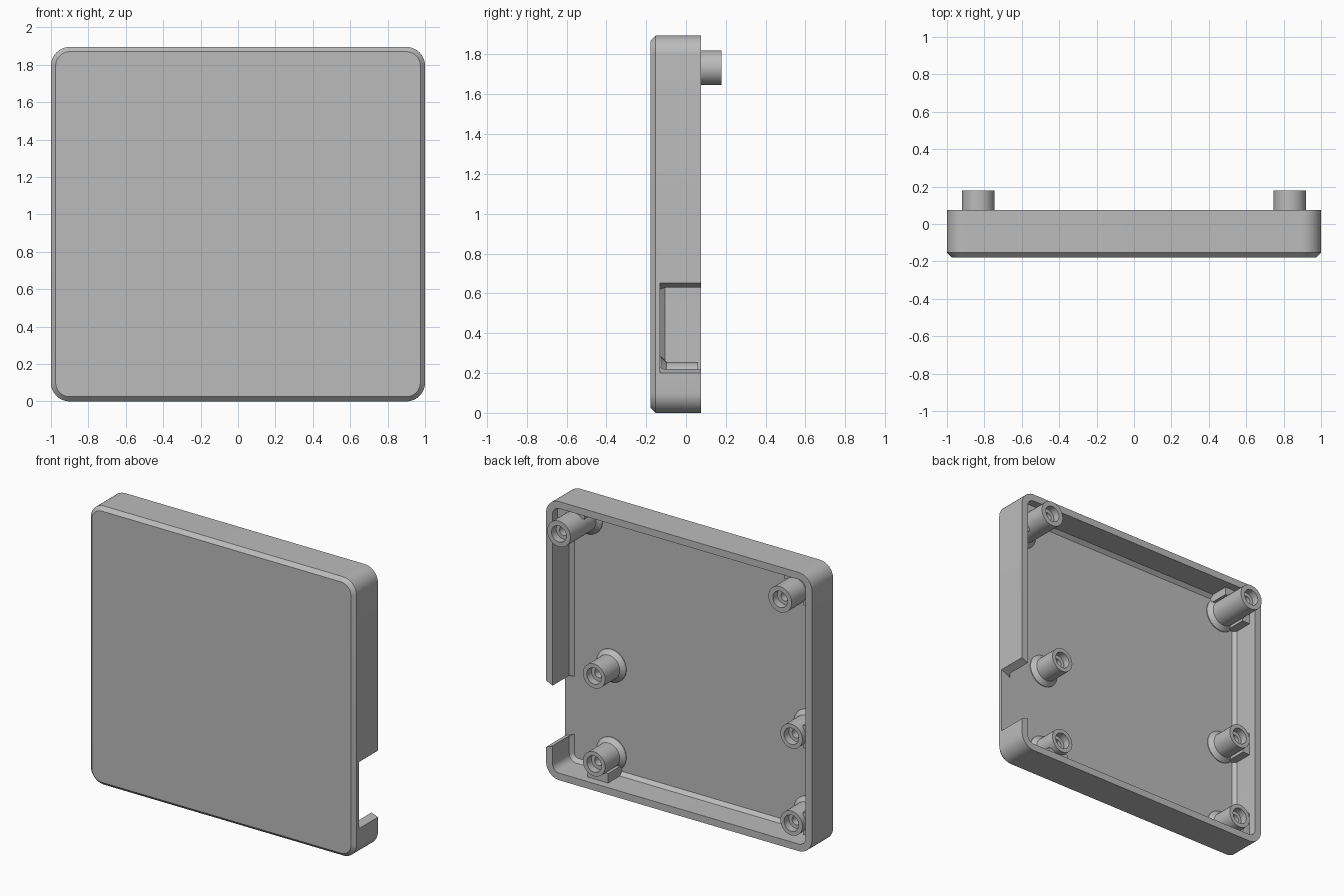
import bpy, bmesh, math
from mathutils import Vector

cube = bpy.data.objects.get("Cube")
if cube:
    bpy.data.objects.remove(cube, do_unlink=True)

W, H, R = 1.0, 1.895, 0.1            # half width, height, corner radius
FRONT, FLOOR, RIM = -0.178, -0.13, 0.075
WALL, BEV = 0.048, 0.025

grey = bpy.data.materials.new("plain_grey")
grey.use_nodes = True
grey.diffuse_color = (0.5, 0.5, 0.5, 1)
grey.node_tree.nodes["Principled BSDF"].inputs["Base Color"].default_value = (0.5, 0.5, 0.5, 1)


def finish(name, bm, smooth=True):
    """Turn a bmesh into a named, coloured object."""
    bmesh.ops.recalc_face_normals(bm, faces=bm.faces)
    mesh = bpy.data.meshes.new(name)
    bm.to_mesh(mesh)
    bm.free()
    mesh.materials.append(grey)
    ob = bpy.data.objects.new(name, mesh)
    bpy.context.collection.objects.link(ob)
    bpy.ops.object.select_all(action='DESELECT')
    ob.select_set(True)
    bpy.context.view_layer.objects.active = ob
    if smooth:
        bpy.ops.object.shade_smooth_by_angle(angle=math.radians(30))
    return ob


def skin(bm, rings):
    """Bridge consecutive closed rings and cap both ends."""
    rows = [[bm.verts.new(p) for p in ring] for ring in rings]
    for a, b in zip(rows, rows[1:]):
        n = len(a)
        for i in range(n):
            bm.faces.new((a[i], a[(i + 1) % n], b[(i + 1) % n], b[i]))
    bm.faces.new(rows[0])
    bm.faces.new(rows[-1])


def rounded_ring(inset, y, steps=10):
    """Rounded rectangle in the xz plane, inset from the outer outline."""
    r = max(R - inset, 0.03)
    cx, cz = W - inset - r, H / 2 - inset - r
    pts = []
    for q, (sx, sz) in enumerate(((1, 1), (-1, 1), (-1, -1), (1, -1))):
        for k in range(steps + 1):
            a = math.pi / 2 * (q + k / steps)
            pts.append((sx * cx + r * math.cos(a), y, H / 2 + sz * cz + r * math.sin(a)))
    return pts


# Tray shell: bevelled front, hollow back with a chamfer around the floor
bm = bmesh.new()
skin(bm, [rounded_ring(i, y) for i, y in (
    (BEV, FRONT), (0, FRONT + BEV), (0, RIM), (WALL, RIM),
    (WALL, FLOOR + BEV), (WALL + 0.022, FLOOR))])
shell = finish("case_shell", bm, smooth=False)

# Side opening with tapered top and bottom edges
bm = bmesh.new()
skin(bm, [[(x, FLOOR, lo), (x, 0.2, lo), (x, 0.2, hi), (x, FLOOR, hi)]
          for x, lo, hi in ((0.9, 0.24, 0.605), (1.1, 0.16, 0.7))])
cutter = finish("opening_cutter", bm, smooth=False)
cutter.hide_render = True
bpy.context.view_layer.objects.active = shell
cut = shell.modifiers.new("opening", 'BOOLEAN')
cut.operation, cut.solver, cut.object = 'DIFFERENCE', 'EXACT', cutter
bpy.ops.object.modifier_apply(modifier=cut.name)
bpy.data.objects.remove(cutter, do_unlink=True)
bpy.ops.object.select_all(action='DESELECT')
shell.select_set(True)
bpy.ops.object.shade_smooth_by_angle(angle=math.radians(30))


def standoff(name, x, z, tip, r, sides=32):
    """Turned post with a flared foot and a stepped screw hole."""
    profile = ((r + 0.028, FLOOR - 0.01), (r + 0.028, FLOOR + 0.005), (r, FLOOR + 0.033),
               (r, tip), (0.055, tip), (0.055, tip - 0.05), (0.03, tip - 0.05),
               (0.03, tip - 0.12))
    rings = []
    for rad, y in profile:
        rings.append([(x + rad * math.cos(2 * math.pi * i / sides), y,
                       z + rad * math.sin(2 * math.pi * i / sides)) for i in range(sides)])
    bm = bmesh.new()
    skin(bm, rings)
    finish(name, bm)


def rib(name, x, z, dx, dz, r):
    """Block joining a post to the nearest wall in direction (dx, dz)."""
    reach = (W - WALL - abs(x)) if dx else ((H - z if dz > 0 else z) - WALL)
    d, side = Vector((dx, 0, dz)), Vector((dz, 0, -dx)) * (r - 0.005)
    c = Vector((x, 0, z))
    near, far = c + d * 0.06, c + d * (reach + 0.01)
    base = (near - side, near + side, far + side, far - side)
    bm = bmesh.new()
    skin(bm, [[p + Vector((0, y, 0)) for p in base] for y in (FLOOR - 0.01, 0.02)])
    finish(name, bm, smooth=False)


# Screw posts: name, x, z, tip, radius, directions of joining ribs
posts = (
    ("upper_left", 0.8325, 1.733, 0.178, 0.0875, ((1, 0), (0, 1))),
    ("upper_right", -0.8325, 1.733, 0.178, 0.0875, ((-1, 0), (0, 1))),
    ("middle_left", 0.65, 0.77, 0.06, 0.083, ()),
    ("lower_left", 0.65, 0.172, 0.06, 0.083, ((0, -1),)),
    ("middle_right", -0.835, 0.758, 0.06, 0.083, ((-1, 0),)),
    ("lower_right", -0.835, 0.167, 0.06, 0.083, ((-1, 0),)),
)
for name, x, z, tip, r, ribs in posts:
    standoff(name + "_post", x, z, tip, r)
    for n, (dx, dz) in enumerate(ribs):
        rib(f"{name}_rib_{n + 1}", x, z, dx, dz, r)
